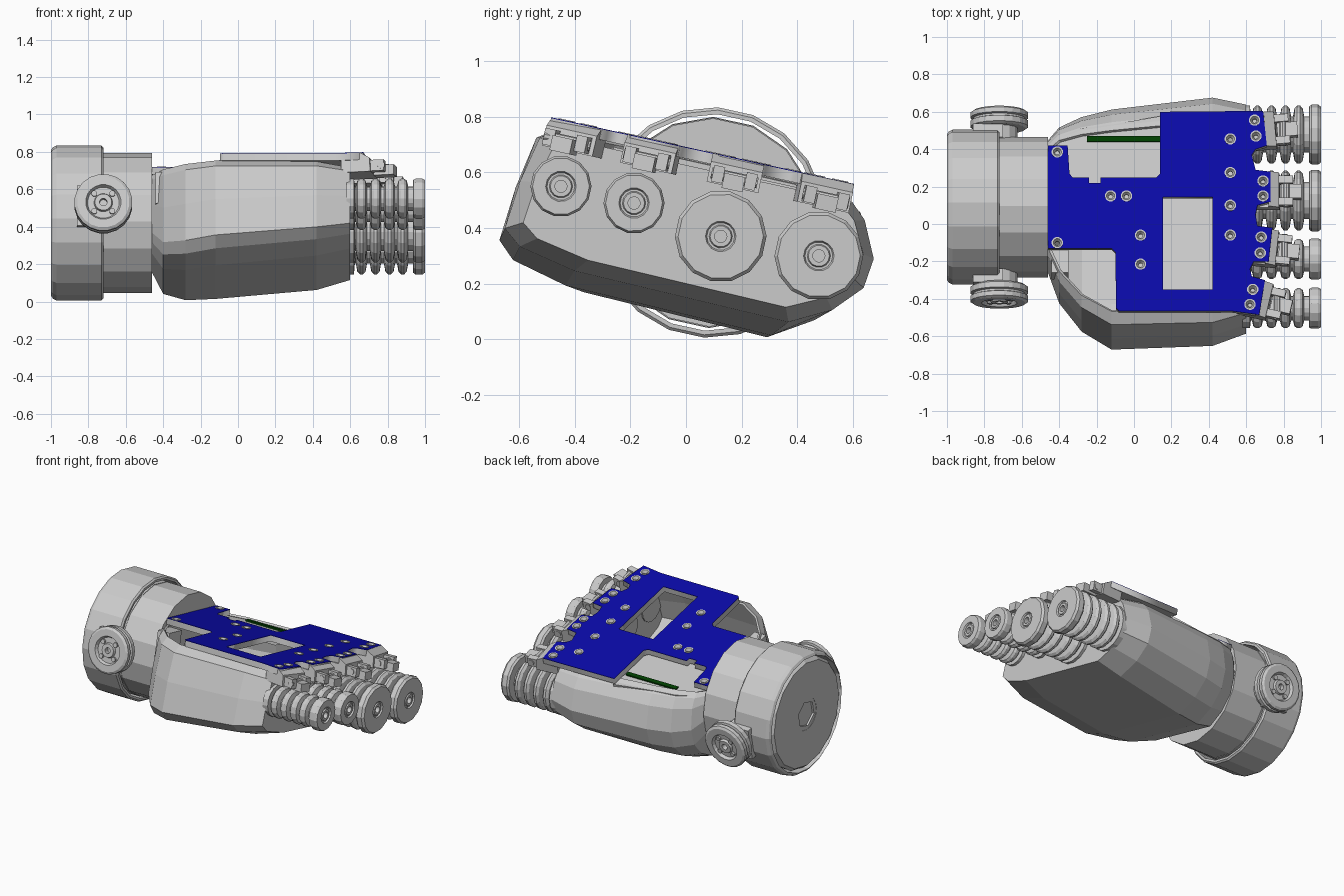
import bpy, bmesh
from math import sin, cos, pi, radians
from mathutils import Matrix

if "Cube" in bpy.data.objects:
    bpy.data.objects.remove(bpy.data.objects["Cube"])

# The whole hand is rolled about the wrist axis; parts use local (x, v, w)
TILT = radians(12.4)
FRAME = Matrix.Translation((0, 0.09, 0.42)) @ Matrix.Rotation(-TILT, 4, 'X')


def to_local(y, z):
    dy, dz = y - 0.09, z - 0.42
    return dy * cos(TILT) - dz * sin(TILT), dy * sin(TILT) + dz * cos(TILT)


def on_plate(x, y):
    return x, (y - 0.143) / 0.977


def material(name, color):
    m = bpy.data.materials.new(name)
    m.diffuse_color = color
    m.use_nodes = True
    m.node_tree.nodes["Principled BSDF"].inputs["Base Color"].default_value = m.diffuse_color
    return m


BLUE = material("blue_coating", (0.003, 0.003, 0.4, 1))
GREEN = material("green_board", (0.0, 0.05, 0.0, 1))


def finish(name, bm, mat=None):
    bmesh.ops.recalc_face_normals(bm, faces=bm.faces)
    me = bpy.data.meshes.new(name)
    bm.to_mesh(me)
    bm.free()
    ob = bpy.data.objects.new(name, me)
    bpy.context.collection.objects.link(ob)
    ob.matrix_world = FRAME
    if mat:
        me.materials.append(mat)
    return ob


def loft(bm, rings, wrap=True, closed=False):
    vs = [[bm.verts.new(p) for p in r] for r in rings]
    n = len(vs[0])
    pairs = list(zip(vs, vs[1:])) + ([(vs[-1], vs[0])] if closed else [])
    for a, b in pairs:
        for i in range(n if wrap else n - 1):
            j = (i + 1) % n
            bm.faces.new((a[i], a[j], b[j], b[i]))
    if not closed:
        bm.faces.new(vs[0])
        bm.faces.new(vs[-1])


def revolve(name, profile, centre, axis='X', n=16, closed=False):
    a, b = centre
    rings = []
    for t, r in profile:
        ring = []
        for i in range(n):
            ang = 2 * pi * (i + 0.5) / n
            p, q = a + r * cos(ang), b + r * sin(ang)
            ring.append({'X': (t, p, q), 'Y': (p, t, q), 'Z': (p, q, t)}[axis])
        rings.append(ring)
    bm = bmesh.new()
    loft(bm, rings, closed=closed)
    return finish(name, bm)


def box(name, lo, hi, yaw=0, pivot=(0, 0), mat=None):
    bm = bmesh.new()
    bmesh.ops.create_cube(bm, size=1)
    for v in bm.verts:
        v.co = [l + (c + 0.5) * (h - l) for c, l, h in zip(v.co, lo, hi)]
    p = Matrix.Translation((pivot[0], pivot[1], 0))
    bm.transform(p @ Matrix.Rotation(yaw, 4, 'Z') @ p.inverted())
    return finish(name, bm, mat)


def sheet(name, loops, w0, w1, mat=None):
    cu = bpy.data.curves.new(name, 'CURVE')
    cu.dimensions, cu.fill_mode = '2D', 'BOTH'
    cu.extrude = (w1 - w0) / 2
    for pts in loops:
        sp = cu.splines.new('POLY')
        sp.points.add(len(pts) - 1)
        for p, q in zip(sp.points, pts):
            p.co = (q[0], q[1], 0, 1)
        sp.use_cyclic_u = True
    ob = bpy.data.objects.new(name, cu)
    bpy.context.collection.objects.link(ob)
    ob.matrix_world = FRAME @ Matrix.Translation((0, 0, (w0 + w1) / 2))
    if mat:
        cu.materials.append(mat)
    bpy.ops.object.select_all(action='DESELECT')
    ob.select_set(True)
    bpy.context.view_layer.objects.active = ob
    bpy.ops.object.convert(target='MESH')


# Hollow palm shell: one cross-section fitted to stations along x
section = [(.09, 1.03), (.04, .95), (.013, .6), (0, .23), (.05, .12), (.21, .03), (.81, 0),
           (.92, .16), (.99, .37), (1, .6), (.953, .87), (.91, .98), (.87, 1.03)]
stations = [(-.46, -.33, .36, -.22, .19), (-.40, -.48, .44, -.33, .19), (-.28, -.63, .50, -.36, .19),
            (-.12, -.73, .54, -.35, .19), (.42, -.72, .60, -.29, .19), (.60, -.66, .56, -.24, .17)]
bm = bmesh.new()
loft(bm, [[(x, v0 + a * (v1 - v0), w0 + b * (w1 - w0)) for a, b in section]
          for x, v0, v1, w0, w1 in stations], wrap=False)
shell = finish("palm_shell", bm)
front = max(shell.data.polygons, key=lambda f: f.center.x)
if front.normal.x < 0:
    shell.data.flip_normals()
wall = shell.modifiers.new("wall", 'SOLIDIFY')
wall.thickness, wall.offset = 0.015, -1

# Cover in the rear notch and the circuit board edge standing in it
sheet("rear_cover", [[(-.45, .06), (.16, .06), (.16, .46), (-.12, .41), (-.28, .39), (-.4, .34), (-.45, .28)]],
      .17, .19)
box("circuit_board", (-.25, .315, .12), (.14, .345, .2), mat=GREEN)
box("inner_post", (-.44, -.40, .02), (-.35, -.26, .19))

# Top plate with window and screw holes, grey core and blue coating
outline = [(-.46, .42), (-.355, .42), (-.345, .27), (-.33, .25), (-.24, .25), (-.24, .22), (-.18, .22),
           (-.18, .25), (.12, .25), (.14, .27), (.14, .60), (.69, .605), (.71, .42), (.65, .40), (.63, .37),
           (.65, .29), (.73, .28), (.73, .12), (.66, .10), (.65, .05), (.66, -.01), (.74, -.02), (.72, -.2),
           (.64, -.2), (.62, -.24), (.63, -.28), (.70, -.30), (.67, -.485), (.52, -.465), (-.08, -.465),
           (-.095, -.45), (-.1, -.15), (-.12, -.13), (-.46, -.13)]
window = [(.155, -.35), (.42, -.35), (.42, .145), (.155, .145)]
screws = [(.515, .455), (.515, .275), (.515, .10), (.515, -.06), (-.125, .15), (-.04, .15), (.035, -.06),
          (.035, -.215), (-.41, .385), (-.41, -.10), (.645, .555), (.652, .47), (.69, .23), (.69, .15),
          (.68, -.07), (.675, -.155), (.635, -.35), (.62, -.43)]
screws = [on_plate(*s) for s in screws]
holes = [[(x + .028 * cos(k * pi / 6), v + .028 * sin(k * pi / 6)) for k in range(12)] for x, v in screws]
loops = [[on_plate(*p) for p in outline], [on_plate(*p) for p in window]] + holes
sheet("top_plate", loops, .205, .243)
sheet("plate_coating", loops, .243, .246, BLUE)
for s in screws:
    revolve("screw_washer", [(.215, .031), (.249, .031), (.249, .022), (.232, .012), (.215, .012)],
            s, 'Z', 12, True)

# Fingers: bellows, end cap, knuckle bracket and hinge
# (centre y, z, radius, knuckle x, knuckle y, knuckle yaw)
fingers = [(.478, .30, .16, .69, .51, 5), (.125, .37, .165, .71, .19, 0),
           (-.187, .49, .11, .70, -.115, -6), (-.45, .55, .11, .66, -.39, -13)]
for y, z, r, kx, ky, yaw in fingers:
    c = to_local(y, z)
    bellows = [(.58, r * .97), (.62, r * .97), (.625, r * .6)]
    for x in (.66, .735, .81, .88):
        bellows += [(x - .03, r * .6), (x - .022, r * .88), (x - .008, r * .97), (x + .008, r * .97),
                    (x + .022, r * .88), (x + .03, r * .6)]
    revolve("finger_bellows", bellows + [(.94, r * .6)], c, n=16)
    revolve("finger_end_cap", [(.935, r * .6), (.937, r * .94), (.95, r), (.985, r), (1.0, r * .93),
                               (1.0, .055), (.99, .05), (.99, .042), (.998, .038), (.998, .022),
                               (.955, .022)], c, n=14)
    if r > .12:
        for s in (-1, 1):
            revolve("cap_pin", [(.99, .01), (1.0, .01), (1.0, .006), (.99, .006)],
                    (c[0] + s * .1, c[1] - s * .003), n=8, closed=True)
    px, pv = on_plate(kx, ky)
    ang = radians(yaw)
    box("knuckle_bracket", (px - .09, pv - .095, .14), (px + .015, pv + .095, .206), ang, (px, pv))
    # sloped front lip of the bracket
    bm = bmesh.new()
    loft(bm, [[(px + .01, pv + s, .245), (px + .065, pv + s, .215), (px + .07, pv + s, .14),
               (px + .01, pv + s, .14)] for s in (-.095, .095)])
    p = Matrix.Translation((px, pv, 0))
    bm.transform(p @ Matrix.Rotation(ang, 4, 'Z') @ p.inverted())
    finish("knuckle_lip", bm)
    for s in (-1, 1):
        box("hinge_prong", (px + .05, pv + s * .06 - .02, .145), (px + .14, pv + s * .06 + .02, .205),
            ang, (px, pv))
    box("hinge_link", (px + .075, pv - .038, .13), (px + .185, pv + .038, .185), ang, (px, pv))
    hv = pv + .105 * sin(ang)
    revolve("hinge_pin", [(hv - .085, .02), (hv + .085, .02)], (px + .105, .175), 'Y', 10)

# Wrist: drum with a hexagonal opening at the back, and outer collar strap
revolve("wrist_drum", [(-.72, .375), (-.46, .375), (-.46, .1), (-.72, .1)], (0, 0), n=16, closed=True)
revolve("wrist_base", [(-.985, .36), (-.97, .378), (-.72, .378)], (0, 0), n=16)
revolve("wrist_back_plate", [(-1, .36), (-.975, .38), (-.975, .11), (-1, .11)], (0, 0), n=16, closed=True)
revolve("wrist_hex_socket", [(-.998, .125), (-.985, .125), (-.985, .09), (-.998, .09)], (0, 0), n=6, closed=True)
revolve("wrist_collar", [(-1, .39), (-.99, .405), (-.97, .415), (-.73, .415), (-.72, .405), (-.72, .39)],
        (0, 0), n=20, closed=True)

# Side pivots on both ends of the wrist axle
for s in (-1, 1):
    a, b = sorted((s * .36, s * .435))
    box("pivot_arm", (-.86, a, -.11), (-.70, b, .11))
    revolve("pivot_axle", [(s * .34, .1), (s * .44, .1)], (-.72, 0), 'Y', 16)
    revolve("pivot_disc", [(s * .43, .14), (s * .44, .155), (s * .47, .155), (s * .475, .14),
                           (s * .485, .14), (s * .49, .155), (s * .515, .155), (s * .525, .14),
                           (s * .525, .095), (s * .505, .085), (s * .505, .05), (s * .522, .045),
                           (s * .522, .02), (s * .49, .02)], (-.72, 0), 'Y', 20)
    for k in range(4):
        ang = pi / 4 + k * pi / 2
        revolve("pivot_screw", [(s * .50, .016), (s * .518, .016)],
                (-.72 + .068 * cos(ang), .068 * sin(ang)), 'Y', 8)
